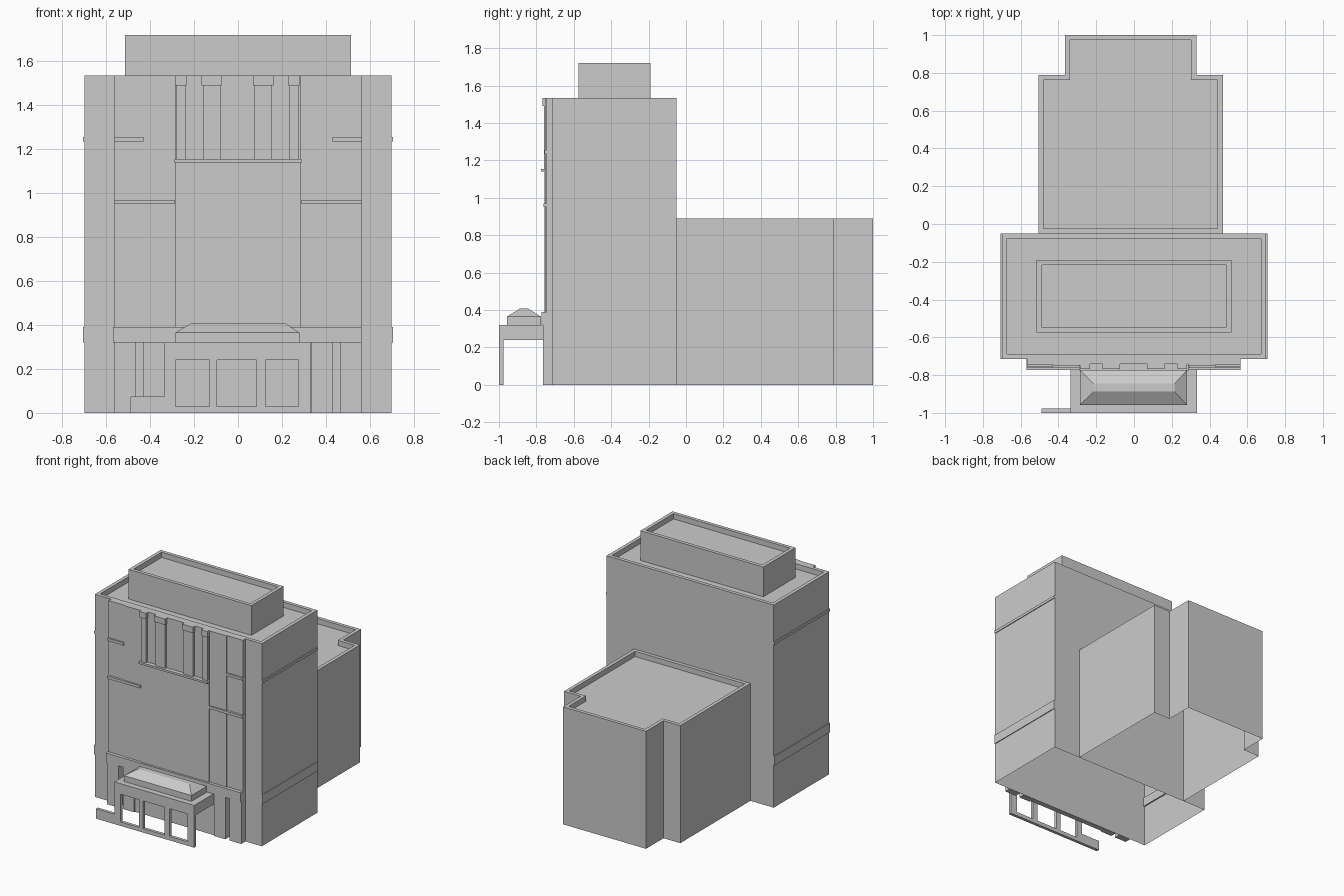
import bpy, bmesh

if "Cube" in bpy.data.objects:
    bpy.data.objects.remove(bpy.data.objects["Cube"])


def finish(name, bm):
    bmesh.ops.recalc_face_normals(bm, faces=bm.faces)
    mesh = bpy.data.meshes.new(name)
    bm.to_mesh(mesh)
    bm.free()
    obj = bpy.data.objects.new(name, mesh)
    bpy.context.collection.objects.link(obj)
    return obj


def boxes(name, specs):
    """One object from boxes given as (x0, x1, y0, y1, z0, z1)."""
    bm = bmesh.new()
    for x0, x1, y0, y1, z0, z1 in specs:
        vs = bmesh.ops.create_cube(bm, size=1)["verts"]
        for v in vs:
            v.co = (x1 if v.co.x > 0 else x0,
                    y1 if v.co.y > 0 else y0,
                    z1 if v.co.z > 0 else z0)
    return finish(name, bm)


def roofed_block(name, outline, z0, z1, rim=0.027, depth=0.04):
    """Walls and a flat roof sunk behind a parapet, open underneath."""
    bm = bmesh.new()
    low = [bm.verts.new((x, y, z0)) for x, y in outline]
    high = [bm.verts.new((x, y, z1)) for x, y in outline]
    n = len(outline)
    for i in range(n):
        j = (i + 1) % n
        bm.faces.new((low[i], low[j], high[j], high[i]))
    top = bm.faces.new(high)
    bm.normal_update()
    bmesh.ops.inset_region(bm, faces=[top], thickness=rim, use_even_offset=True)
    rim_edges = list(top.edges)
    inner = [l.vert for l in top.loops]
    bm.faces.remove(top)
    floor = [bm.verts.new((v.co.x, v.co.y, z1 - depth)) for v in inner]
    for i in range(n):
        j = (i + 1) % n
        bm.faces.new((inner[i], inner[j], floor[j], floor[i]))
    bm.faces.new(floor)
    return finish(name, bm)


def rect(x0, x1, y0, y1):
    return [(x0, y0), (x1, y0), (x1, y1), (x0, y1)]


def both(x0, x1, *rest):
    return [(x0, x1, *rest), (-x1, -x0, *rest)]


TOP = 1.535
WALL = -0.715

# Main masses
roofed_block("tower", rect(-0.70, 0.70, WALL, -0.05), 0, TOP)
roofed_block("penthouse", rect(-0.515, 0.515, -0.575, -0.19), TOP - 0.04, 1.72)
roofed_block("rear_wing", [(-0.505, -0.05), (0.47, -0.05), (0.47, 0.79), (0.33, 0.79),
                           (0.33, 1.0), (-0.365, 1.0), (-0.365, 0.79), (-0.505, 0.79)],
             0, 0.89)

# Stepped front facade
boxes("facade_outer_bays", both(0.43, 0.563, -0.745, WALL, 0.39, TOP))
boxes("facade_inner_bays", both(0.285, 0.43, -0.75, WALL, 0.39, TOP))
boxes("facade_centre", [(-0.285, 0.285, -0.757, WALL, 0.39, 1.14),
                        (-0.285, 0.285, -0.742, WALL, 1.14, TOP)])

# Horizontal bands on front and sides
boxes("front_bands", both(0.43, 0.565, -0.757, WALL, 1.235, 1.255)
      + both(0.29, 0.565, -0.762, WALL, 0.95, 0.97))
boxes("side_bands", both(0.69, 0.706, WALL, -0.05, 1.235, 1.255)
      + both(0.69, 0.706, WALL, -0.05, 0.32, 0.39))

# Upper window pilasters with capitals and a sill ledge
pilasters = [(-0.28, -0.24), (-0.16, -0.08), (0.075, 0.155), (0.235, 0.275)]
boxes("upper_pilasters", [(a, b, -0.758, WALL, 1.15, TOP) for a, b in pilasters])
boxes("pilaster_capitals", [(a - 0.006, b + 0.006, -0.768, WALL, 1.49, TOP)
                            for a, b in pilasters])
boxes("window_ledge", [(-0.29, 0.288, -0.775, WALL, 1.14, 1.155)])

# Ground floor pilasters and cornice
boxes("base_pilasters", both(0.465, 0.563, -0.765, WALL, 0, 0.33)
      + both(0.335, 0.43, -0.765, WALL, 0, 0.33))
boxes("base_centre_wall", [(-0.335, 0.335, -0.755, WALL, 0, 0.33)])
boxes("base_cornice", [(-0.568, 0.563, -0.772, WALL, 0.32, 0.39)])

# Entrance porch: slab, posts, low sills and side wall
boxes("porch_slab", [(-0.335, 0.333, -1.0, -0.76, 0.24, 0.32)])
posts = [(-0.335, -0.285), (-0.13, -0.095), (0.085, 0.125), (0.275, 0.333)]
boxes("porch_posts", [(a, b, -1.0, -0.977, 0, 0.24) for a, b in posts])
boxes("porch_sills", [(p[1], q[0], -1.0, -0.977, 0, 0.03)
                      for p, q in zip(posts, posts[1:])])
boxes("low_side_wall", [(-0.49, -0.335, -1.0, -0.977, 0, 0.075)])

# Hipped skylight on the porch
boxes("skylight_base", [(-0.285, 0.28, -0.957, -0.775, 0.32, 0.365)])
hip = boxes("skylight_hip", [(-0.285, 0.28, -0.957, -0.775, 0.365, 0.408)])
for v in hip.data.vertices:
    if v.co.z > 0.39:
        v.co.x = 0.215 if v.co.x > 0 else -0.215
        v.co.y = -0.845 if v.co.y > -0.85 else -0.888
